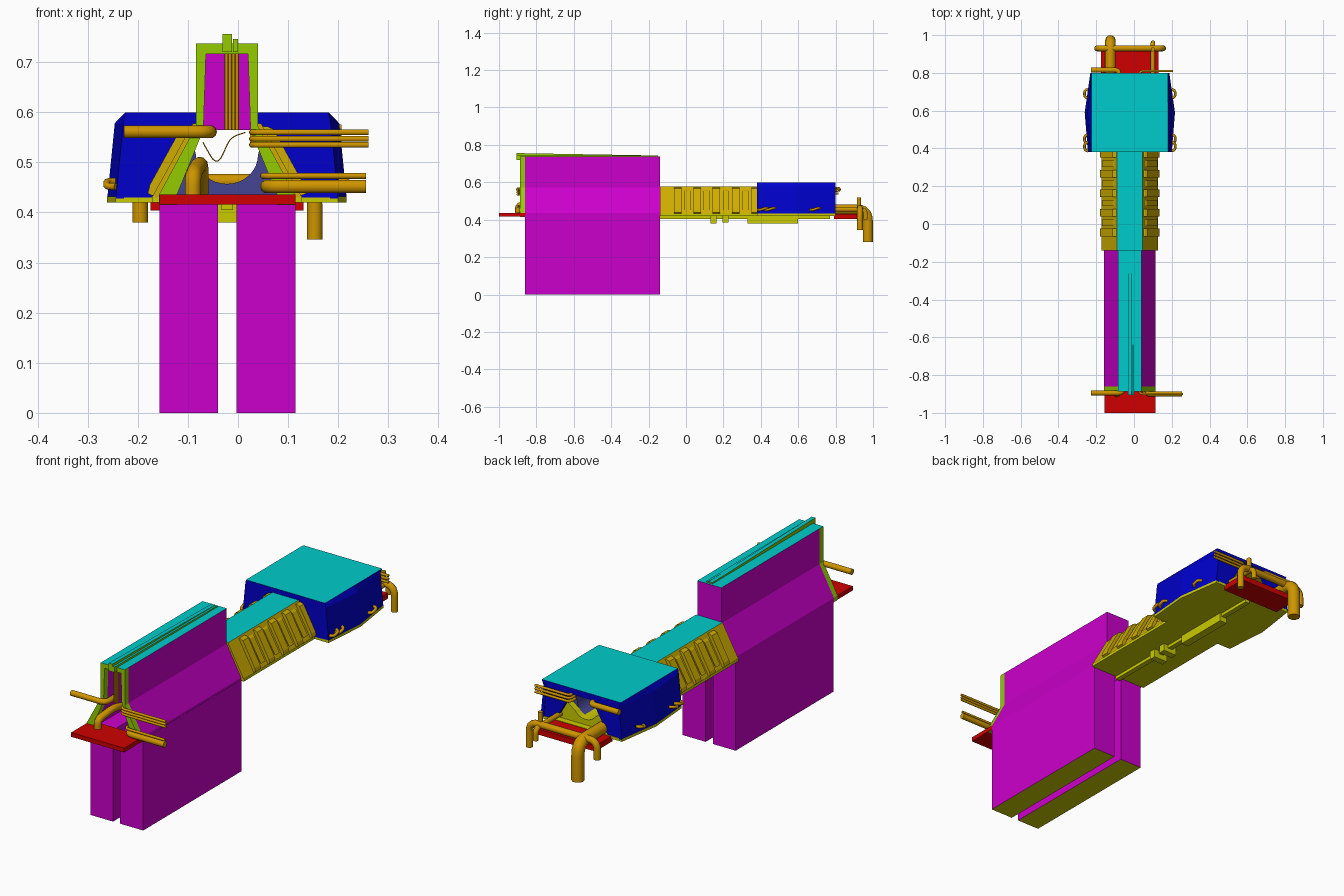
import bpy, bmesh, math
from mathutils import Vector

if "Cube" in bpy.data.objects:
    bpy.data.objects.remove(bpy.data.objects["Cube"])

CX = -0.022  # symmetry plane of the body


def mat(name, rgb):
    m = bpy.data.materials.new(name)
    m.diffuse_color = (*rgb, 1)
    m.use_nodes = True
    m.node_tree.nodes["Principled BSDF"].inputs["Base Color"].default_value = m.diffuse_color
    return m


MAGENTA, CYAN = mat("magenta", (.6, 0, .6)), mat("cyan", (0, .6, .6))
BLUE, RED = mat("blue", (0, 0, .6)), mat("red", (.62, 0, 0))
ORANGE, GOLD = mat("orange", (.62, .3, 0)), mat("gold", (.62, .42, 0))
GREEN, YELLOW = mat("green", (.3, .6, 0)), mat("yellow", (.6, .6, 0))
SLATE = mat("slate", (.06, .06, .3))


def loft(name, loops, side, top=None, bottom=None):
    """Skin matching loops of points, cap both ends, colour faces by direction."""
    me = bpy.data.meshes.new(name)
    bm = bmesh.new()
    rows = [[bm.verts.new(p) for p in lp] for lp in loops]
    n = len(rows[0])
    for a, b in zip(rows, rows[1:]):
        for i in range(n):
            j = (i + 1) % n
            bm.faces.new((a[i], a[j], b[j], b[i]))
    bm.faces.new(rows[0][::-1])
    bm.faces.new(rows[-1])
    bmesh.ops.recalc_face_normals(bm, faces=bm.faces)
    for m in (side, top or side, bottom or side):
        me.materials.append(m)
    for f in bm.faces:
        f.material_index = 1 if f.normal.z > .95 else 2 if f.normal.z < -.95 else 0
    bm.to_mesh(me)
    bm.free()
    ob = bpy.data.objects.new(name, me)
    bpy.context.collection.objects.link(ob)
    return ob


def prism(name, pts, y0, y1, *mats):
    return loft(name, [[(x, y, z) for x, z in pts] for y in (y0, y1)], *mats)


def plan(name, pts, z0, z1, *mats):
    return loft(name, [[(x, y, z) for x, y in pts] for z in (z0, z1)], *mats)


def box(name, x0, x1, y0, y1, z0, z1, *mats):
    return plan(name, [(x0, y0), (x1, y0), (x1, y1), (x0, y1)], z0, z1, *mats)


def shell(half, inner):
    """Open-bottomed wall section from half outlines (distance from CX, z)."""
    full = lambda h: [(CX - d, z) for d, z in h] + [(CX + d, z) for d, z in reversed(h)]
    return full(half) + full(inner)[::-1]


def pipe(name, pts, r, bend=0.035):
    """Round pipe along a path with rounded corners."""
    P = [Vector(p) for p in pts]
    path = [P[0]]
    for a, b, c in zip(P, P[1:], P[2:]):
        d = min(bend, (a - b).length * .48, (c - b).length * .48)
        s, e = b + (a - b).normalized() * d, b + (c - b).normalized() * d
        for k in range(6):
            t = k / 5
            path.append(s * (1 - t) ** 2 + b * 2 * t * (1 - t) + e * t * t)
    path.append(P[-1])
    cu = bpy.data.curves.new(name, 'CURVE')
    cu.dimensions = '3D'
    cu.bevel_depth, cu.bevel_resolution, cu.use_fill_caps = r, 3, True
    sp = cu.splines.new('POLY')
    sp.points.add(len(path) - 1)
    for q, p in zip(sp.points, path):
        q.co = (*p, 1)
    tmp = bpy.data.objects.new(name + "_path", cu)
    bpy.context.collection.objects.link(tmp)
    me = bpy.data.meshes.new_from_object(tmp.evaluated_get(bpy.context.evaluated_depsgraph_get()))
    bpy.data.objects.remove(tmp)
    me.materials.clear()
    me.materials.append(ORANGE)
    ob = bpy.data.objects.new(name, me)
    bpy.context.collection.objects.link(ob)
    bpy.context.view_layer.objects.active = ob
    ob.select_set(True)
    bpy.ops.object.shade_smooth_by_angle(angle=math.radians(40))
    ob.select_set(False)


# front tower: two deep legs, sloped shoulders, narrow top
box("left_leg", -.157, -.04, -.86, -.14, 0, .425, MAGENTA, MAGENTA, YELLOW)
box("right_leg", -.003, .115, -.86, -.14, 0, .425, MAGENTA, MAGENTA, YELLOW)
tower = shell([(.136, .415), (.136, .435), (.062, .572), (.062, .737)],
              [(.1, .415), (.1, .435), (.047, .565), (.042, .716)])
prism("tower_shell", tower, -.86, -.14, MAGENTA, CYAN, YELLOW)
prism("tower_back_wall", [(CX - .05, .565), (CX - .045, .72), (CX + .045, .72), (CX + .05, .565)],
      -.155, -.14, MAGENTA)
prism("front_frame", tower, -.888, -.86, GREEN, CYAN, GREEN)

# tapering rails along the tower roof
for name, x0, x1, h in (("roof_rail", -.031, -.012, .756), ("roof_cable_rail", -.01, 0, .746)):
    loft(name, [[(x0, y, .72), (x1, y, .72), (x1, y, z), (x0, y, z)]
                for y, z in ((-.905, h), (-.15, .743))], GREEN, CYAN)

# end plates
box("front_plate", -.157, .115, -1, -.855, .416, .436, RED)
box("rear_plate", -.175, .131, .79, .915, .404, .43, RED)

# ribbed tunnel section
tunnel = shell([(.15, .43), (.068, .578)], [(.118, .43), (.046, .566)])
prism("tunnel_shell", tunnel, -.14, .4, GOLD, CYAN)
for i in range(5):
    y = -.045 + i * .104
    for s in (-1, 1):
        prism("tunnel_rib", [(CX + s * d, z) for d, z in
                             ((.145, .432), (.158, .438), (.154, .455), (.093, .566), (.08, .572), (.06, .57))],
              y - .02, y + .02, GOLD)
    if i < 4:
        for s in (-1, 1):
            prism("tunnel_strip", [(CX + s * d, z) for d, z in
                                   ((.14, .46), (.147, .452), (.09, .553), (.08, .56))],
                  y + .035, y + .068, GOLD)

# wide rear housing, bulging outwards at mid length
loops = []
for y, w in ((.38, .222), (.59, .239), (.8, .209)):
    sec = shell([(w, .428), (w - .015, .578), (.203, .6)],
                [(w - .016, .428), (w - .03, .572), (.19, .586)])
    loops.append([(x, y, z) for x, z in sec])
loft("housing_shell", loops, BLUE, CYAN, YELLOW)
for y0, y1, w in ((.38, .395, .22), (.782, .797, .207)):
    for s in (-1, 1):
        prism("housing_end", [(CX + s * d, z) for d, z in
                              ((w, .43), (w - .015, .576), (.2, .598), (0, .598), (0, .57), (.055, .57), (.135, .43))],
              y0, y1, BLUE)
for s in (-1, 1):
    for y in (.41, .45, .69):
        pipe("side_handle", [(CX + s * .222, y - .025, .452), (CX + s * .24, y - .015, .452),
                             (CX + s * .24, y + .015, .462), (CX + s * .222, y + .025, .462)], .007, .01)

# floor under tunnel and housing
half = [(.15, -.14), (.15, .38), (.222, .38), (.239, .59), (.209, .8)]
plan("floor", [(CX - d, y) for d, y in half] + [(CX + d, y) for d, y in reversed(half)],
     .42, .432, YELLOW)
box("keel_rail", -.034, -.01, -.14, .77, .405, .422, YELLOW)
box("keel_block", -.041, -.003, .33, .6, .38, .422, YELLOW)
for y in (.13, .195):
    box("keel_lug", -.058, .014, y, y + .032, .38 if y < .15 else .385, .422, YELLOW)

# dished cradle inside the tunnel
arc = [(CX + .062 * math.cos(a), .515 + .058 * math.sin(a))
       for a in (math.pi + math.pi * k / 16 for k in range(17))]
prism("cradle", [(CX - .13, .432), (CX - .07, .55)] + arc + [(CX + .07, .55), (CX + .13, .432)],
      .5, .74, SLATE, YELLOW)
prism("cradle_rim", [(CX - .14, .432), (CX - .1, .52)] + arc[3:-3] + [(CX + .1, .52), (CX + .14, .432)],
      .74, .77, YELLOW)

# front pipes
pipe("front_left_pipe", [(-.228, -.895, .561), (-.055, -.895, .561), (-.055, -.83, .561)], .013)
for k, z in enumerate((.535, .547, .56)):
    pipe("front_right_pipe", [(.26, -.9, z), (.028, -.9, z), (.028, -.84, z)], .006, .02)
pipe("lower_right_pipe", [(.255, -.9, .452), (.058, -.9, .452), (.058, -.83, .452)], .014)
pipe("lower_right_thin_pipe", [(.255, -.9, .473), (.05, -.9, .473), (.05, -.84, .473)], .006, .02)
pipe("inner_arch_pipe", [(-.09, -.9, .43), (-.09, -.9, .475), (-.075, -.8, .5), (-.075, -.6, .44)], .016)
for k in range(4):
    x = -.023 + k * .007
    pipe("tower_cable", [(x, -.875, .735), (x, -.875, .565)], .0035)
pipe("loose_cable", [(-.07, -.6, .54), (-.042, -.6, .49), (-.015, -.6, .55), (.015, -.6, .56)], .0012)

# rear pipes
pipe("main_drain", [(-.125, .74, .455), (-.125, .972, .455), (-.125, .972, .28)], .028, .06)
for name, x, z, r in (("left_drain", -.195, .38, .016), ("right_drain", .153, .346, .016)):
    pipe(name, [(CX, .93, .462), (x, .93, .462), (x, .93, z)], r, .045)
pipe("rear_feed_pipe", [(.1, .78, .455), (.1, .96, .455), (.1, .96, .4)], .012)
pipe("rear_vent", [(.1, .925, .45), (.1, .925, .52)], .011)
pipe("rear_left_pipe", [(-.228, .815, .562), (-.08, .815, .562), (-.08, .77, .562)], .013)
for z in (.54, .555, .57):
    pipe("rear_right_pipe", [(.207, .81, z), (.03, .81, z), (.03, .77, z)], .006, .02)
